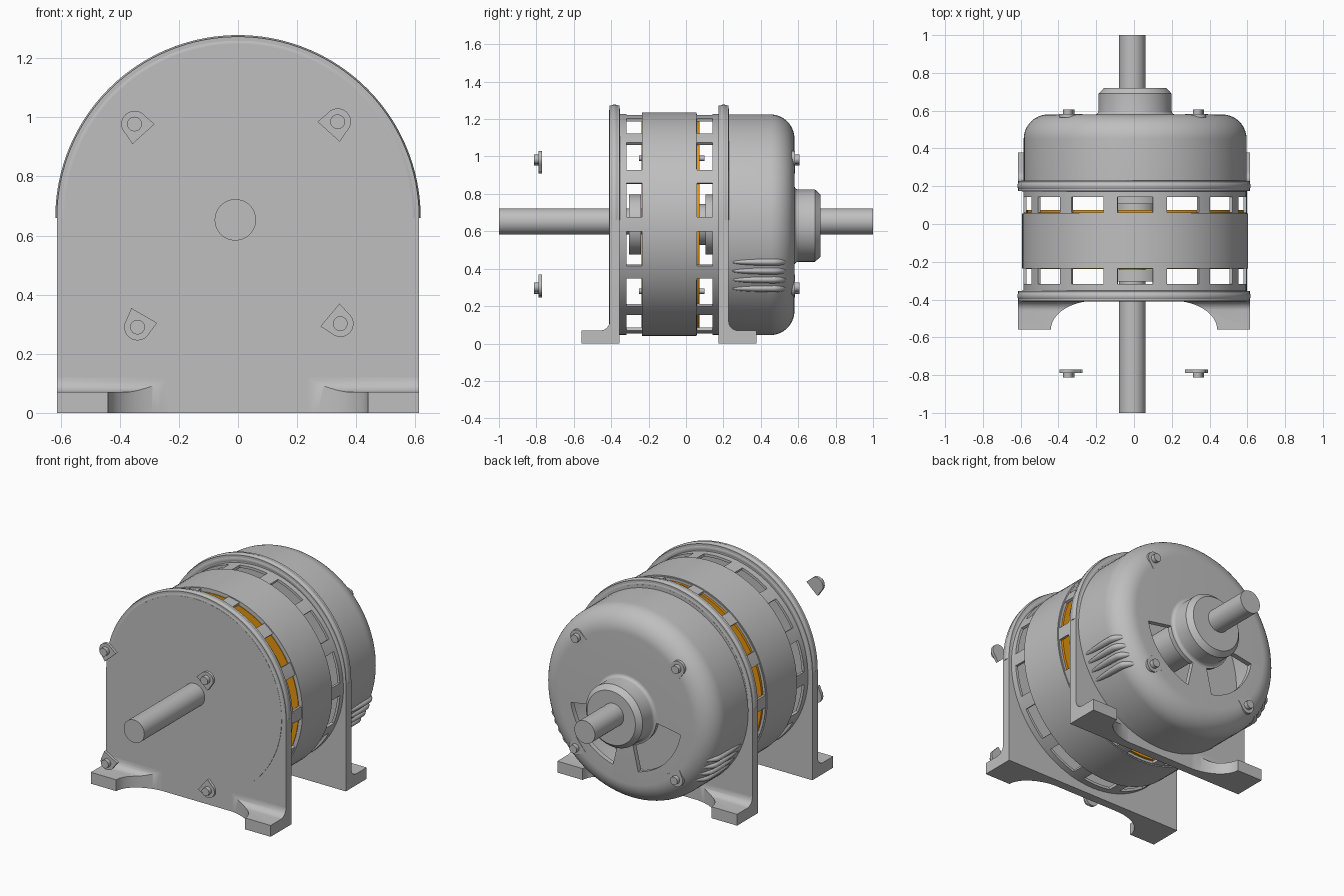
import bpy, bmesh
from math import sin, cos, pi, radians
from mathutils import Vector

cube = bpy.data.objects.get("Cube")
if cube:
    bpy.data.objects.remove(cube)


def material(name, rgb):
    m = bpy.data.materials.new(name)
    m.use_nodes = True
    m.diffuse_color = (*rgb, 1)
    m.node_tree.nodes["Principled BSDF"].inputs["Base Color"].default_value = (*rgb, 1)
    return m


GREY = material("cast grey", (0.52, 0.52, 0.52))
COPPER = material("copper orange", (0.90, 0.34, 0.005))
AXIS_X, AXIS_Z = 0.006, 0.637


def finish(name, bm, mat):
    bmesh.ops.remove_doubles(bm, verts=bm.verts, dist=0.0001)
    bmesh.ops.recalc_face_normals(bm, faces=bm.faces)
    mesh = bpy.data.meshes.new(name)
    bm.to_mesh(mesh)
    bm.free()
    mesh.materials.append(mat)
    ob = bpy.data.objects.new(name, mesh)
    bpy.context.collection.objects.link(ob)
    return ob


def lathe(name, profile, a0=0, a1=360, mat=GREY, x=AXIS_X, z=AXIS_Z, steps=96):
    """Turn a closed (radius, y) profile about the y axis; 0 degrees is up, 90 is +x."""
    bm = bmesh.new()
    full = a1 - a0 == 360
    rows = []
    for i in range(steps if full else steps + 1):
        a = radians(a0 + (a1 - a0) * i / steps)
        rows.append([bm.verts.new((x + r * sin(a), y, z + r * cos(a))) for r, y in profile])
    pairs = list(zip(rows, rows[1:]))
    if full:
        pairs.append((rows[-1], rows[0]))
    else:
        bm.faces.new(rows[0])
        bm.faces.new(rows[-1])
    n = len(profile)
    for p, q in pairs:
        for k in range(n):
            j = (k + 1) % n
            bm.faces.new((p[k], p[j], q[j], q[k]))
    return finish(name, bm, mat)


def ring(name, r0, r1, y0, y1, **kw):
    return lathe(name, [(r0, y0), (r1, y0), (r1, y1), (r0, y1)], **kw)


def prism(name, points, axis, lo, hi, mat=GREY):
    """Extrude a 2D outline along x, y or z."""
    bm = bmesh.new()
    make = {"x": lambda u, v, w: (w, u, v),
            "y": lambda u, v, w: (u, w, v),
            "z": lambda u, v, w: (u, v, w)}[axis]
    face = bm.faces.new([bm.verts.new(make(u, v, lo)) for u, v in points])
    out = bmesh.ops.extrude_face_region(bm, geom=[face])
    move = Vector(make(0, 0, hi - lo))
    bmesh.ops.translate(bm, vec=move, verts=[g for g in out["geom"] if isinstance(g, bmesh.types.BMVert)])
    return finish(name, bm, mat)


def arc(cx, cy, rx, ry, a0, a1, n):
    return [(cx + rx * cos(radians(a0 + (a1 - a0) * i / n)),
             cy + ry * sin(radians(a0 + (a1 - a0) * i / n))) for i in range(n + 1)]


def cut(ob, cutter):
    cutter.hide_render = True
    mod = ob.modifiers.new("cut", "BOOLEAN")
    mod.object = cutter
    mod.solver = "EXACT"
    bpy.context.view_layer.objects.active = ob
    bpy.ops.object.modifier_apply(modifier=mod.name)
    bpy.data.objects.remove(cutter)


# Brackets: arched plate, round face, rounded bead over the top, feet with a curved cut-out
def bracket(side, face, s):
    back = face - s * 0.053
    outline = [(-0.613, 0), (0.613, 0)] + arc(0, 0.66, 0.613, 0.613, 0, 180, 64)
    prism(side + "_bracket", outline, "y", *sorted((face, back)))
    ring(side + "_round_face", 0, 0.585, *sorted((face - s * 0.01, face + s * 0.003)), x=0, z=0.66)
    bead = arc(0.587, (face + back) / 2, 0.031, 0.029, 0, 345, 23)
    lathe(side + "_bracket_bead", bead, -90, 90, x=0, z=0.66)
    tip = face + s * 0.15
    feet_side = [(back, 0), (tip, 0), (tip, 0.07)]
    feet_side += [(face + s * u, v) for u, v in arc(0.05, 0.12, 0.05, 0.05, 270, 180, 8)]
    feet_side += [(back, 0.12)]
    feet = prism(side + "_feet", feet_side, "x", -0.613, 0.613)
    right = [(x, face + s * y) for x, y in arc(0.2, 0.151, 0.24, 0.153, 0, -90, 16)]
    left = [(-x, y) for x, y in reversed(right)]
    end = face + s * 0.3
    cut(feet, prism("feet_cutter", [(0.44, end)] + right + left + [(-0.44, end)], "z", -0.1, 0.4))


bracket("front", -0.408, -1)
bracket("rear", 0.228, 1)

# Stator: grey core band with copper windings at both ends
ring("stator_band", 0.30, 0.598, -0.235, 0.055)
ring("windings", 0.30, 0.574, -0.239, 0.073, mat=COPPER)
ring("rotor", 0, 0.30, -0.225, 0.05)
ring("front_bearing", 0, 0.16, -0.305, -0.24)
ring("rear_bearing", 0, 0.16, 0.105, 0.143)
ring("rear_bearing_neck", 0, 0.11, 0.05, 0.105)

# Ventilated end shells: two hoops joined by posts between fourteen windows
STEP = 360 / 14
for side, y0, w0, w1, y1 in (("front", -0.357, -0.318, -0.235, -0.225),
                             ("rear", 0.045, 0.06, 0.142, 0.18)):
    ring(side + "_shell_hoop_a", 0.575, 0.591, y0, w0)
    ring(side + "_shell_hoop_b", 0.575, 0.591, w1, y1)
    for i in range(14):
        mid = (i + 0.5) * STEP
        ring(side + "_shell_post", 0.575, 0.591, w0, w1, a0=mid - 3.7, a1=mid + 3.7, steps=4)

# Rear cover: hollow rounded drum with two sector openings
COVER_R, COVER_Z = 0.59, 0.635
outer = [(COVER_R, 0.2)] + arc(COVER_R - 0.13, 0.45, 0.13, 0.13, 0, 90, 14) + [(0.1, 0.58)]
inside = [(0.1, 0.55)] + arc(COVER_R - 0.13, 0.45, 0.10, 0.10, 90, 0, 10) + [(COVER_R - 0.03, 0.2)]
cover = lathe("rear_cover", outer + inside, z=COVER_Z)
for s in (1, -1):
    a, b = sorted((s * 100, s * 167))
    cut(cover, ring("vent_cutter", 0.17, 0.38, 0.5, 0.62, a0=a, a1=b, steps=16))
ring("inner_bearing_housing", 0, 0.12, 0.2, 0.56)

# Hub with a filleted base, and the shaft
hub = [(0, 0.55), (0.21, 0.55), (0.21, 0.58)] + arc(0.213, 0.60, 0.02, 0.02, 270, 180, 5)
hub += [(0.193, 0.69), (0.165, 0.72), (0, 0.72)]
lathe("rear_hub", hub, z=0.63)
ring("shaft", 0, 0.07, -1, 1, x=-0.009, z=0.653, steps=48)


# Louvre ridges on both sides of the cover, following its rounded rear edge
def cover_radius(y):
    return COVER_R - 0.13 + (0.13 ** 2 - max(0, y - 0.45) ** 2) ** 0.5


for s in (1, -1):
    for i in range(4):
        z = 0.295 + i * 0.047
        bm = bmesh.new()
        bmesh.ops.create_uvsphere(bm, u_segments=24, v_segments=16, radius=1)
        bmesh.ops.bisect_plane(bm, geom=bm.verts[:] + bm.edges[:] + bm.faces[:],
                               plane_co=(0, 0, 0), plane_no=(0, 1, 0))
        for v in bm.verts:
            y = 0.47 + 0.07 * v.co.y if v.co.y > -0.001 else 0.47 + 0.24 * v.co.y
            x = (cover_radius(y) ** 2 - (z - COVER_Z) ** 2) ** 0.5
            v.co = Vector((AXIS_X + s * (x - 0.01 + 0.028 * v.co.x), y, z + 0.02 * v.co.z))
        finish("louvre_ridge", bm, GREY)


# Bolts: round head on a two-pointed washer plate
def bolt(side, x, z, y, s, turn):
    head = arc(x, z, 0.025, 0.025, 0, 337.5, 15)
    prism(side + "_bolt_head", head, "y", *sorted((y, y + s * 0.025)))
    points = arc(x, z, 0.045, 0.045, turn + 85, turn + 275, 12)
    points += arc(x, z, 0.068, 0.068, turn - 48, turn + 48, 1)
    prism(side + "_bolt_plate", points, "y", *sorted((y - s * 0.018, y)))


for x, z, turn in ((-0.35, 0.977, -48), (0.337, 0.985, 228), (-0.34, 0.29, 60), (0.346, 0.302, 140)):
    bolt("front", x, z, -0.788, -1, turn)
    bolt("rear", x, z, 0.582, 1, turn)

# Tie rods through the stator
for x in (-0.36, 0.36):
    for z in (0.28, 0.99):
        ring("tie_rod", 0, 0.014, -0.25, 0.1, x=x, z=z, steps=12)

# Smooth curved surfaces, keep hard edges
bpy.ops.object.select_all(action="DESELECT")
for ob in bpy.context.collection.objects:
    if ob.type == "MESH":
        ob.select_set(True)
        bpy.context.view_layer.objects.active = ob
bpy.ops.object.shade_smooth_by_angle(angle=radians(35))
